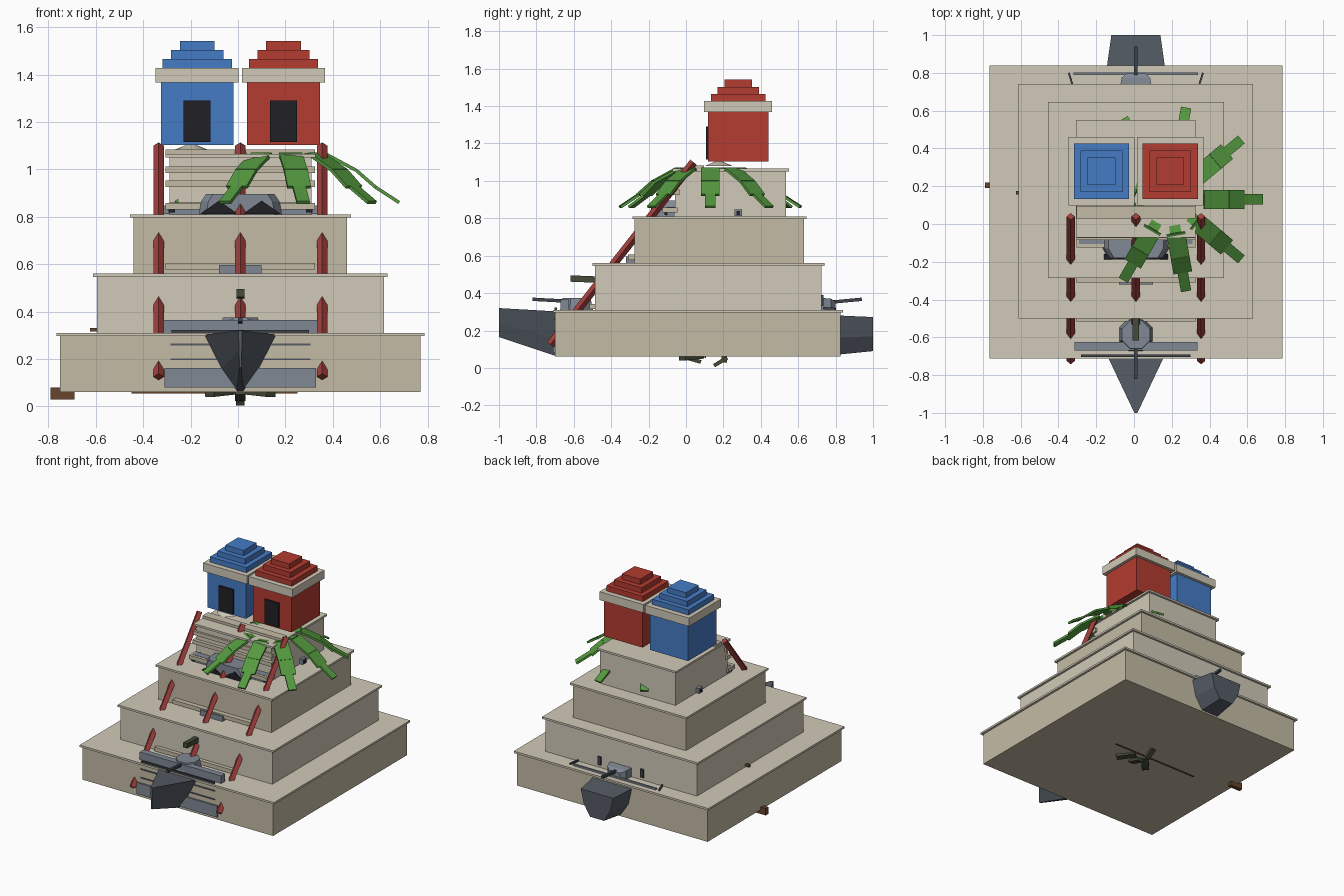
import bpy, bmesh, math
from mathutils import Vector, Matrix

if "Cube" in bpy.data.objects:
    bpy.data.objects.remove(bpy.data.objects["Cube"])

CX = 0.01


def mat(name, r, g, b):
    m = bpy.data.materials.new(name)
    m.diffuse_color = (r, g, b, 1)
    m.use_nodes = True
    m.node_tree.nodes["Principled BSDF"].inputs["Base Color"].default_value = m.diffuse_color
    return m


STONE = mat("stone", 0.56, 0.50, 0.38)
PALE = mat("pale_stone", 0.64, 0.59, 0.48)
RED = mat("red", 0.45, 0.045, 0.03)
BLUE = mat("blue", 0.06, 0.2, 0.56)
DARKRED = mat("dark_red", 0.36, 0.05, 0.045)
GREEN = mat("green", 0.09, 0.32, 0.05)
OLIVE = mat("olive", 0.06, 0.07, 0.04)
BROWN = mat("brown", 0.14, 0.06, 0.025)
BLACK = mat("black", 0.015, 0.014, 0.018)
STEEL = mat("steel", 0.22, 0.25, 0.3)
HULL = mat("hull", 0.09, 0.105, 0.13)
GUN = mat("gunmetal", 0.05, 0.06, 0.07)


def obj(name, bm, m):
    bmesh.ops.recalc_face_normals(bm, faces=bm.faces)
    me = bpy.data.meshes.new(name)
    bm.to_mesh(me)
    bm.free()
    me.materials.append(m)
    o = bpy.data.objects.new(name, me)
    bpy.context.collection.objects.link(o)
    return o


def box(name, x0, x1, y0, y1, z0, z1, m):
    bm = bmesh.new()
    M = Matrix.Translation(((x0 + x1) / 2, (y0 + y1) / 2, (z0 + z1) / 2))
    bmesh.ops.create_cube(bm, size=1, matrix=M @ Matrix.Diagonal((x1 - x0, y1 - y0, z1 - z0, 1)))
    return obj(name, bm, m)


def beam(name, p, q, w, t, m, roll=0):
    """Rectangular bar from p to q, w wide and t thick."""
    p, q = Vector(p), Vector(q)
    d = (q - p).normalized()
    side = d.cross(Vector((0, 0, 1))).normalized()
    R = Matrix((side, d, side.cross(d))).transposed().to_4x4()
    bm = bmesh.new()
    M = Matrix.Translation((p + q) / 2) @ R @ Matrix.Rotation(roll, 4, 'Y')
    bmesh.ops.create_cube(bm, size=1, matrix=M @ Matrix.Diagonal((w, (q - p).length, t, 1)))
    return obj(name, bm, m)


def cone(name, x, y, z0, z1, r0, r1, n, m):
    bm = bmesh.new()
    M = Matrix.Translation((x, y, (z0 + z1) / 2)) @ Matrix.Rotation(math.pi / n, 4, 'Z')
    bmesh.ops.create_cone(bm, cap_ends=True, segments=n, radius1=r0, radius2=r1,
                          depth=z1 - z0, matrix=M)
    return obj(name, bm, m)


def loft(name, sections, m):
    """Skin a list of equal point rings, capping both ends."""
    bm = bmesh.new()
    rings = [[bm.verts.new(p) for p in s] for s in sections]
    n = len(rings[0])
    for a, b in zip(rings, rings[1:]):
        for i in range(n):
            bm.faces.new((a[i], a[(i + 1) % n], b[(i + 1) % n], b[i]))
    bm.faces.new(rings[0])
    bm.faces.new(rings[-1])
    return obj(name, bm, m)


# Four pyramid tiers, each with a thin overhanging ledge
for i, (hw, y0, y1, z0, z1) in enumerate([
        (0.76, -0.70, 0.825, 0.06, 0.31), (0.605, -0.487, 0.725, 0.31, 0.56),
        (0.45, -0.275, 0.63, 0.56, 0.81), (0.30, -0.06, 0.535, 0.81, 1.065)]):
    m = STONE if i % 2 == 0 else PALE
    box(f"tier_{i+1}", CX - hw, CX + hw, y0, y1, z0, z1 - 0.014, m)
    box(f"tier_ledge_{i+1}", CX - hw - 0.016, CX + hw + 0.016, y0 - 0.012, y1 + 0.015,
        z1 - 0.014, z1, PALE)

# Twin shrines with stepped roofs
for nm, x, m in (("blue", -0.172, BLUE), ("red", 0.192, RED)):
    y = 0.279
    box(nm + "_shrine", x - 0.153, x + 0.153, y - 0.161, y + 0.161, 1.103, 1.367, m)
    box(nm + "_cornice", x - 0.175, x + 0.175, y - 0.182, y + 0.182, 1.367, 1.427, PALE)
    for k, h in enumerate((0.146, 0.11, 0.073)):
        box(f"{nm}_roof_{k}", x - h, x + h, y - h, y + h, 1.427 + k * 0.038, 1.465 + k * 0.038, m)
    box(nm + "_door", x - 0.057, x + 0.057, y - 0.172, y - 0.155, 1.115, 1.29, BLACK)

# Stair rails: long sloping diamond bars half sunk in the tiers
for i, x in enumerate((-0.335, CX, 0.355)):
    beam(f"stair_rail_{i}", (x, -0.725, 0.125), (x, 0.04, 1.10), 0.031, 0.031, DARKRED, math.pi / 4)

# Stair treads that show in front of the tiers
for i, (y, z, d) in enumerate([(-0.515, 0.315, 0.04), (-0.31, 0.578, 0.05), (-0.125, 0.83, 0.08),
                               (-0.085, 0.925, 0.05), (-0.075, 0.985, 0.05), (0.03, 1.055, 0.065)]):
    box(f"stair_tread_{i}", CX - 0.315, CX + 0.315, y, y + d, z, z + 0.028, STONE)

# Buried ship: bow and stern emerge front and back
def section(y, zt, wt, zm, wm, zb, wb):
    return [(CX + s * w, y, z) for s, w, z in
            ((-1, wt, zt), (1, wt, zt), (1, wm, zm), (1, wb, zb), (-1, wb, zb), (-1, wm, zm))]


loft("ship_hull", [section(-1.0, 0.32, 0.008, 0.24, 0.006, 0.165, 0.004),
                   section(-0.69, 0.302, 0.155, 0.155, 0.08, 0.062, 0.014),
                   section(0.80, 0.281, 0.158, 0.16, 0.13, 0.07, 0.07),
                   section(1.0, 0.272, 0.13, 0.17, 0.105, 0.09, 0.055)], HULL)

# Grey plating and dark strips on the lowest front wall
box("front_plate", CX - 0.32, CX + 0.32, -0.712, -0.69, 0.08, 0.162, STEEL)
for z in (0.195, 0.257):
    box("front_strip", CX - 0.295, CX + 0.295, -0.706, -0.69, z, z + 0.008, HULL)
box("front_rail", CX - 0.29, CX + 0.29, -0.703, -0.69, 0.31, 0.322, GUN)
box("front_deck_bar", CX - 0.325, CX + 0.325, -0.67, -0.625, 0.31, 0.365, STEEL)

# Front gun turret, barrel and small upper barrel
cone("front_turret", CX, -0.585, 0.31, 0.375, 0.095, 0.08, 8, STEEL)
beam("front_barrel", (CX, -0.60, 0.355), (CX, -0.82, 0.367), 0.018, 0.018, GUN)
beam("upper_barrel", (CX, -0.47, 0.472), (CX, -0.617, 0.478), 0.034, 0.034, OLIVE)

# Rear turret, barrel and railing
loft("rear_turret", [[(CX + s * w, y, z) for s, w, z in
                      ((-1, w0, 0.31), (1, w0, 0.31), (1, w0, zt), (-1, w0, zt))]
                     for y, w0, zt in ((0.72, 0.085, 0.375), (0.775, 0.075, 0.37), (0.80, 0.045, 0.355))], STEEL)
beam("rear_barrel", (CX, 0.78, 0.352), (CX, 0.94, 0.367), 0.018, 0.018, GUN)
box("rear_rail", CX - 0.33, CX + 0.33, 0.79, 0.803, 0.31, 0.322, STEEL)
for s in (-1, 1):
    beam("rear_strut", (CX + s * 0.355, 0.80, 0.315), (CX + s * 0.335, 0.735, 0.32), 0.01, 0.012, GUN)
    box("rear_slot", CX + s * 0.17 - 0.012, CX + s * 0.17 + 0.012, 0.72, 0.735, 0.33, 0.39, GUN)

# Bridge in front of the top tier, with wings and dark openings
loft("bridge", [[(CX + s * (w + e), y, z) for s, e, y in
                 ((-1, 0, -0.05), (-1, 0, -0.13), (-1, -0.03, -0.18),
                  (1, -0.03, -0.18), (1, 0, -0.13), (1, 0, -0.05))]
                for w, z in ((0.175, 0.81), (0.165, 0.865), (0.145, 0.895))], STEEL)
for s in (-1, 1):
    xs = sorted((CX + s * 0.16, CX + s * 0.30))
    box("bridge_wing", xs[0], xs[1], -0.105, -0.05, 0.81, 0.86, STEEL)
    loft("bridge_opening", [[(CX + s * 0.09 - 0.08, y, 0.812), (CX + s * 0.09 + 0.08, y, 0.812),
                             (CX + s * 0.09, y, 0.868)] for y in (-0.187, -0.16)], BLACK)
    xs = sorted((CX + s * 0.29, CX + s * 0.325))
    box("side_fitting", xs[0], xs[1], 0.26, 0.30, 0.812, 0.848, STEEL)
    box("side_port", CX + s * 0.326 - 0.003, CX + s * 0.326 + 0.003, 0.27, 0.29, 0.818, 0.838, BLACK)
    box("bridge_side_port", CX + s * 0.29 - 0.014, CX + s * 0.29 + 0.014, -0.115, -0.10, 0.818, 0.845, BLACK)
box("middle_fitting", CX - 0.09, CX + 0.09, -0.32, -0.25, 0.56, 0.597, STEEL)

# Small dish below the blue shrine
cone("dish", -0.197, 0.175, 1.08, 1.103, 0.078, 0.02, 10, PALE)

# Palm fronds radiating from under the red shrine
for k in range(9):
    a = math.radians(40 * k)
    pts = [(0.14, 1.058, 0.06), (0.18, 1.065, 0.10), (0.31, 0.995, 0.10), (0.39, 0.925, 0.055), (0.49, 0.86, 0)]
    for j, ((r0, z0, w), (r1, z1, _)) in enumerate(zip(pts, pts[1:])):
        p = (0.19 + r0 * math.cos(a), 0.13 + r0 * math.sin(a), z0)
        q = (0.19 + r1 * math.cos(a), 0.13 + r1 * math.sin(a), z1)
        beam(f"frond_{k}_{j}", p, q, w, 0.014, GREEN)

# Timber ends and dark stubs under the base
beam("timber_log", (-0.79, 0.205, 0.055), (-0.69, 0.205, 0.055), 0.03, 0.05, BROWN)
box("timber_peg", -0.625, -0.59, 0.155, 0.175, 0.315, 0.33, BROWN)
box("keel_strip", -0.45, 0.25, 0.10, 0.108, 0.054, 0.062, BROWN)
for s in (-1, 1):
    beam("under_stub", (CX + s * 0.04, 0.08, 0.06), (CX + s * 0.13, -0.02, 0.05), 0.05, 0.02, OLIVE)
beam("under_stub_rear", (CX, 0.22, 0.055), (CX, 0.15, 0.012), 0.035, 0.02, OLIVE)
beam("under_stub_front", (CX, -0.02, 0.06), (CX, 0.08, 0.032), 0.045, 0.02, OLIVE)
